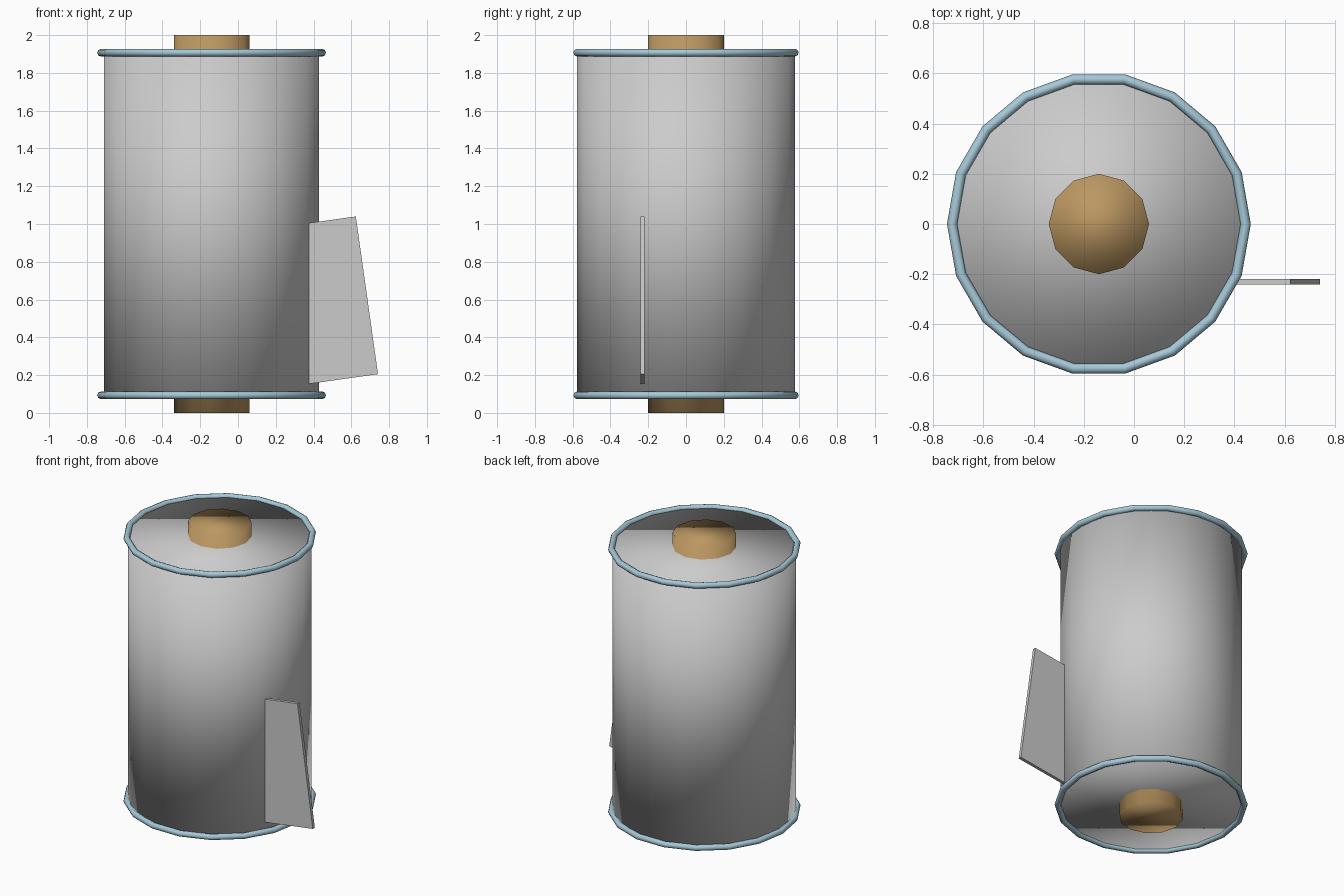
import bpy
from math import radians, sin, cos

if "Cube" in bpy.data.objects:
    bpy.data.objects.remove(bpy.data.objects["Cube"])

CX = -0.14  # axis of the spool


def material(name, rgb):
    m = bpy.data.materials.new(name)
    m.diffuse_color = (*rgb, 1)
    m.use_nodes = True
    m.node_tree.nodes["Principled BSDF"].inputs["Base Color"].default_value = m.diffuse_color
    return m


def finish(name, mat=None, smooth=True):
    ob = bpy.context.object
    ob.name = name
    if mat:
        ob.data.materials.append(mat)
    if smooth:
        bpy.ops.object.shade_smooth()
    return ob


def cylinder(name, sides, radius, height, mat=None):
    bpy.ops.mesh.primitive_cylinder_add(
        vertices=sides, radius=radius, depth=height, location=(CX, 0, 1))
    return finish(name, mat)


wood = material("wood", (0.50, 0.31, 0.12))
blue = material("pale_blue", (0.38, 0.58, 0.68))

# Roll and the core running through it
cylinder("roll", 18, 0.577, 1.815)
cylinder("core", 12, 0.2, 2.0, wood)

# Rim rings at both ends
for name, z in (("bottom_rim", 0.093), ("top_rim", 1.907)):
    bpy.ops.mesh.primitive_torus_add(
        major_segments=18, minor_segments=8, major_radius=0.585,
        minor_radius=0.0205, location=(CX, 0, z))
    finish(name, blue)

# Loose flap: a thin tilted plate sunk into the roll
tilt = radians(8)
width, height = 0.4, 0.843
ux, uz = cos(tilt), sin(tilt)            # along the width
mid_x, mid_z = (0.625 + 0.74) / 2, (1.04 + 0.205) / 2  # middle of outer edge
bpy.ops.mesh.primitive_cube_add(
    size=1, location=(mid_x - ux * width / 2, -0.23, mid_z - uz * width / 2),
    rotation=(0, -tilt, 0))
bpy.context.object.scale = (width, 0.022, height)
finish("flap", smooth=False)
